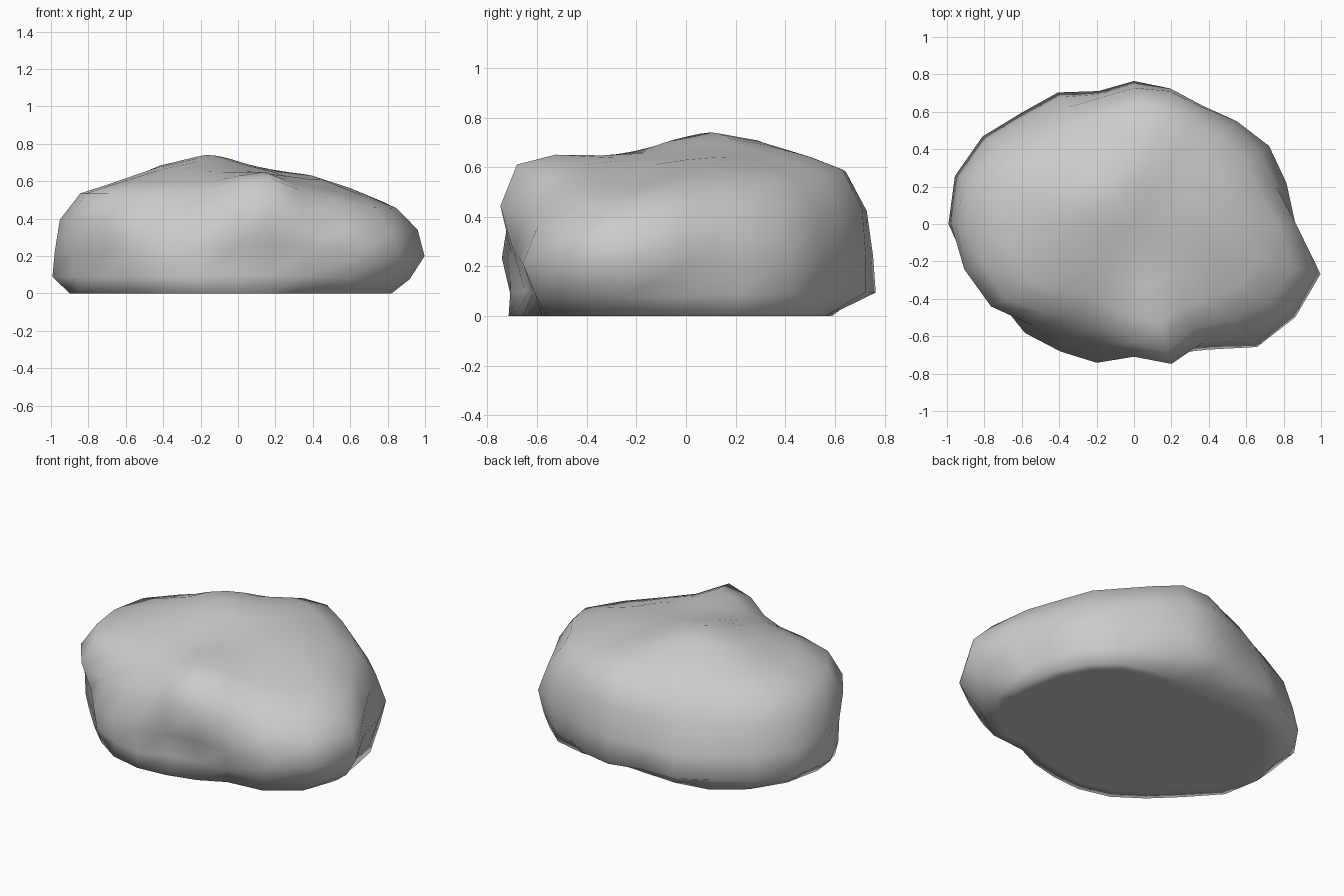
import bpy
import bmesh
from math import sin, cos, exp, tau

old = bpy.data.objects.get("Cube")
if old:
    bpy.data.objects.remove(old, do_unlink=True)

# Plan outlines in hundredths, counter-clockwise from +x: footprint, lower bulge, upper shoulder
FOOT = [80, 79, 77, 73, 65, 59, 57, 60, 68, 78, 84, 88,
        90, 89, 81, 78, 77, 74, 70, 68, 67, 79, 86, 85]
WAIST = [86, 85, 84, 78, 73, 75, 75.5, 72, 79, 82, 91, 97,
         98, 91, 82, 83, 80, 78, 70, 71, 78, 94, 100, 103.5]
SHOULDER = [89, 79, 78, 75, 74, 75, 74, 71, 72, 75, 86, 95,
            97, 97, 92, 77, 67, 66, 73, 81, 74, 84, 96, 101]
COUNT = len(WAIST)

# Each layer: radius factor, lean to the back, share of local height, blend to the shoulder
LAYERS = [(0.97, 0.06, 0.14, 0), (1, 0, 0.36, 0.1), (0.98, 0, 0.62, 0.8),
          (0.87, 0, 0.84, 1), (0.68, 0, 0.93, 0.9), (0.45, 0, 1, 0.6), (0.22, 0, 1, 0.3)]


def bump(x, y, cx, cy, width):
    return exp(-((x - cx) ** 2 + (y - cy) ** 2) / (width * width))


def crown_height(x, y):
    """Domed top: a peak, a front knob, a back shelf, a side ridge and a lower front lump."""
    return (0.635 + 0.105 * bump(x, y, -0.17, 0.11, 0.28)
            + 0.1 * bump(x, y, 0.14, -0.67, 0.24)
            + 0.07 * bump(x, y, 0.12, 0.63, 0.25)
            + 0.015 * bump(x, y, 0.48, 0, 0.25)
            - 0.1 * bump(x, y, 0.82, -0.32, 0.42))


def add_ring(bm, outline, share):
    ring = []
    for i, radius in enumerate(outline):
        a = tau * i / COUNT
        x, y = radius * cos(a) / 100, radius * sin(a) / 100
        ring.append(bm.verts.new((x, y, share * crown_height(x, y))))
    return ring


def layer_outline(factor, lean, blend):
    return [(factor - lean * cos(tau * i / COUNT + tau / 8)) * (low + (high - low) * blend)
            for i, (low, high) in enumerate(zip(WAIST, SHOULDER))]


# Rings from the middle of the flat base, up the sides and over the top
bm = bmesh.new()
rings = [add_ring(bm, [scale * r for r in FOOT], 0) for scale in (0.5, 0.9, 1)]
rings += [add_ring(bm, layer_outline(factor, lean, blend), share)
          for factor, lean, share, blend in LAYERS]
for lower, upper in zip(rings, rings[1:]):
    for i in range(COUNT):
        j = (i + 1) % COUNT
        bm.faces.new((lower[i], lower[j], upper[j], upper[i]))

# Close the base and the crown
bm.faces.new(rings[0])
peak = bm.verts.new((0, 0, crown_height(0, 0)))
for i in range(COUNT):
    bm.faces.new((rings[-1][i], rings[-1][(i + 1) % COUNT], peak))
bmesh.ops.recalc_face_normals(bm, faces=bm.faces)
for face in bm.faces:
    face.smooth = True

mesh = bpy.data.meshes.new("boulder")
bm.to_mesh(mesh)
bm.free()
boulder = bpy.data.objects.new("boulder", mesh)
bpy.context.collection.objects.link(boulder)

# Plain grey stone
stone = bpy.data.materials.new("grey_stone")
stone.use_nodes = True
colour = (0.6, 0.6, 0.6, 1)
stone.diffuse_color = colour
stone.node_tree.nodes["Principled BSDF"].inputs["Base Color"].default_value = colour
mesh.materials.append(stone)
